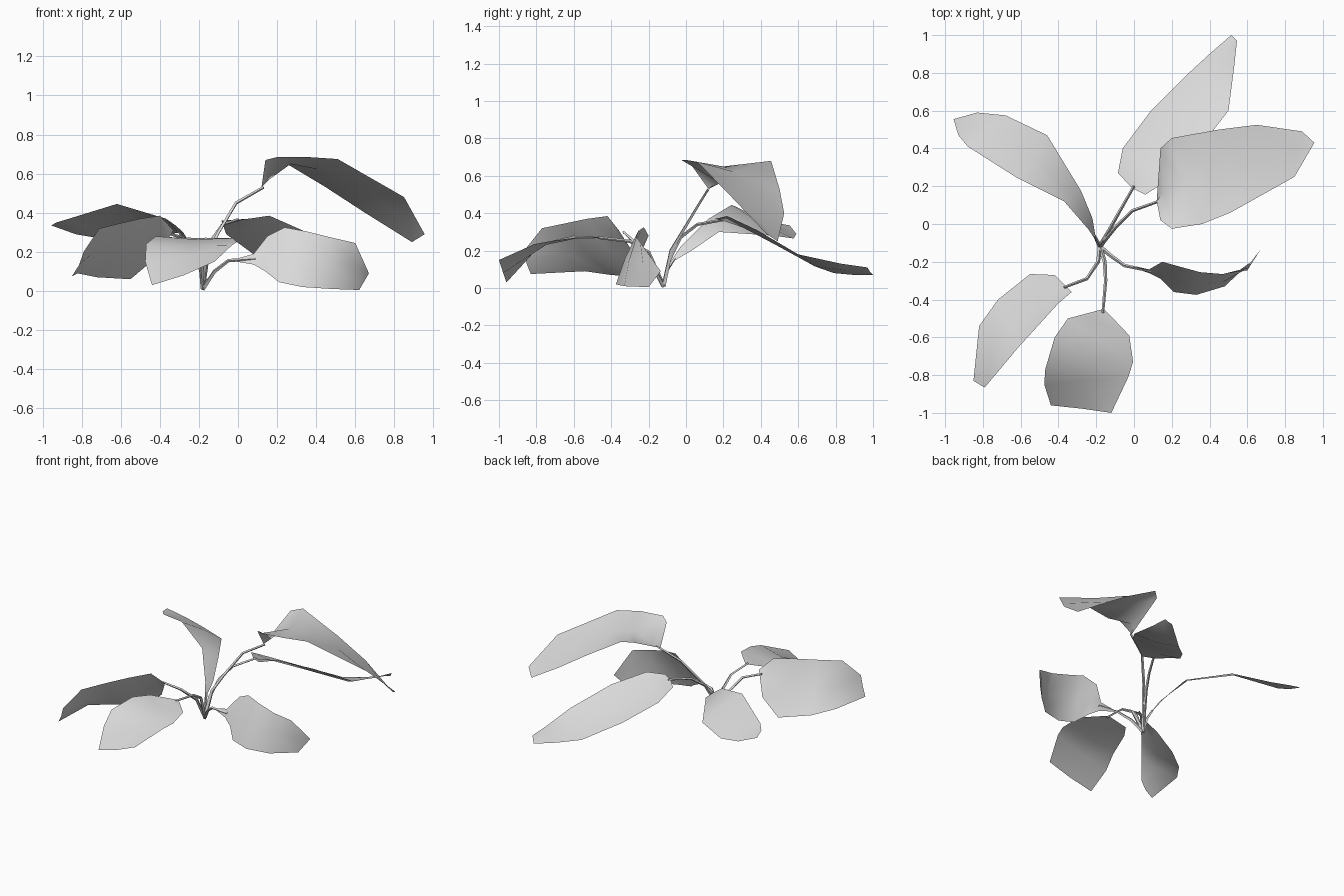
import bpy
import bmesh
from mathutils import Vector

cube = bpy.data.objects.get("Cube")
if cube:
    bpy.data.objects.remove(cube, do_unlink=True)

# One pale neutral colour for the whole plant
pale_grey = bpy.data.materials.new("pale_grey")
pale_grey.use_nodes = True
pale_grey.diffuse_color = (.7, .7, .7, 1)
pale_grey.node_tree.nodes["Principled BSDF"].inputs["Base Color"].default_value = (.7, .7, .7, 1)

CROWN = Vector((-.18, -.12, .01))


def finish(name, bm, smooth_angle):
    """Turn a bmesh into a shaded, coloured object."""
    mesh = bpy.data.meshes.new(name)
    bm.to_mesh(mesh)
    bm.free()
    mesh.materials.append(pale_grey)
    obj = bpy.data.objects.new(name, mesh)
    bpy.context.collection.objects.link(obj)
    bpy.ops.object.select_all(action='DESELECT')
    obj.select_set(True)
    bpy.context.view_layer.objects.active = obj
    bpy.ops.object.shade_smooth_by_angle(angle=smooth_angle)
    return obj


def leaf(name, base, rows, tip=None, bulge=.03):
    """Single-sheet blade: left and right edge points, with an optional midrib
    point; otherwise the midrib rises by a fraction of the blade width."""
    bm = bmesh.new()
    base_vert = bm.verts.new(base)
    axis = (Vector(rows[-1][0]) + Vector(rows[-1][1])) / 2 - Vector(base)
    strips = []
    for left, right, *rib in rows:
        left, right = Vector(left), Vector(right)
        across = right - left
        up = across.cross(axis).normalized()
        middle = rib[0] if rib else (left + right) / 2 + up * bulge * across.length
        strips.append([bm.verts.new(p) for p in (left, middle, right)])

    # Fan at the base, quads along the blade, fan at the tip
    for i in range(2):
        bm.faces.new((base_vert, strips[0][i + 1], strips[0][i]))
        for a, b in zip(strips, strips[1:]):
            bm.faces.new((a[i], a[i + 1], b[i + 1], b[i]))
    if tip:
        tip_vert = bm.verts.new(tip)
        for i in range(2):
            bm.faces.new((strips[-1][i], strips[-1][i + 1], tip_vert))
    bmesh.ops.recalc_face_normals(bm, faces=bm.faces)
    if sum(f.normal.z * f.calc_area() for f in bm.faces) < 0:
        bmesh.ops.reverse_faces(bm, faces=bm.faces)
    return finish(name, bm, 1.0)


def stem(name, points, radius=.012, sides=4):
    """Tapering low-poly stalk from the crown through the given points."""
    path = [CROWN] + [Vector(p) for p in points]
    bm = bmesh.new()
    rings = []
    for i, point in enumerate(path):
        before, after = path[max(i - 1, 0)], path[min(i + 1, len(path) - 1)]
        turn = (after - before).to_track_quat('Z', 'Y').to_matrix().to_4x4()
        turn.translation = point
        size = radius * (1 - .4 * i / (len(path) - 1))
        ring = bmesh.ops.create_circle(bm, segments=sides, radius=size, matrix=turn)
        rings.append(ring["verts"])
    for a, b in zip(rings, rings[1:]):
        for k in range(sides):
            n = (k + 1) % sides
            bm.faces.new((a[k], a[n], b[n], b[k]))
    bm.faces.new(rings[0])
    bm.faces.new(rings[-1])
    bmesh.ops.recalc_face_normals(bm, faces=bm.faces)
    return finish(name, bm, 1.2)


# Tall leaf arching over to the left, folded at its base
stem("tall_stem", [(-.15, -.08, .2), (-.1, -.02, .3), (-.01, .07, .45), (.13, .12, .53)])
leaf("tall_leaf", (.12, .12, .53), [
    ((.14, .4, .67), (.14, .02, .67), (.16, .17, .57)),
    ((.2, .455, .68), (.2, -.025, .685), (.27, .2, .65)),
    ((.45, .5, .53), (.36, 0, .685)),
    ((.65, .525, .4), (.51, .06, .675)),
    ((.89, .49, .25), (.85, .25, .48)),
], tip=(.955, .43, .29))

# Rear leaf sloping down behind, with a slightly sunken midrib
stem("rear_stem", [(-.165, -.09, .15), (-.13, -.03, .27), (-.08, .06, .34), (0, .2, .365)])
leaf("rear_leaf", (-.01, .19, .365), [
    ((-.085, .27, .36), (.06, .155, .37)),
    ((-.06, .4, .29), (.16, .22, .385)),
    ((.09, .6, .18), (.33, .38, .31)),
    ((.28, .79, .08), (.5, .6, .18)),
    ((.4, .9, .07), (.53, .83, .13)),
    ((.515, 1, .07), (.545, .97, .11)),
], bulge=-.05)

# Rear right leaf, tapering almost to the crown
stem("rear_right_stem", [(-.19, -.1, .1), (-.21, -.06, .16)])
leaf("rear_right_leaf", (-.2, -.09, .13), [
    ((-.24, -.03, .22), (-.22, .03, .2)),
    ((-.37, .12, .37), (-.28, .175, .3)),
    ((-.62, .245, .445), (-.46, .47, .28)),
    ((-.88, .41, .365), (-.68, .575, .265)),
    ((-.93, .47, .35), (-.83, .59, .29)),
], tip=(-.955, .555, .335))

# Front right leaf, tilted outward
stem("front_right_stem", [(-.19, -.2, .17), (-.25, -.29, .26), (-.37, -.335, .3)])
leaf("front_right_leaf", (-.33, -.36, .31), [
    ((-.42, -.27, .17), (-.4, -.42, .385)),
    ((-.55, -.265, .06), (-.5, -.53, .37)),
    ((-.72, -.4, .07), (-.61, -.65, .345)),
    ((-.82, -.54, .09), (-.71, -.77, .32)),
    ((-.85, -.83, .075), (-.79, -.865, .2)),
], bulge=.07)

# Front leaf with a drooping end
stem("front_stem", [(-.155, -.2, .19), (-.15, -.3, .25), (-.165, -.47, .27)])
leaf("front_leaf", (-.16, -.45, .27), [
    ((-.35, -.5, .275), (-.12, -.49, .27)),
    ((-.42, -.6, .28), (-.025, -.59, .27)),
    ((-.47, -.77, .24), (-.005, -.73, .25)),
    ((-.475, -.85, .15), (-.03, -.81, .235)),
    ((-.44, -.96, .03), (-.12, -1, .15)),
])

# Low leaf on the left, standing nearly upright
stem("low_stem", [(-.12, -.17, .1), (-.05, -.22, .155), (.09, -.25, .165)])
leaf("low_leaf", (-.04, -.22, .155), [
    ((.08, -.24, .19), (.08, -.26, .135)),
    ((.15, -.2, .28), (.14, -.29, .1)),
    ((.24, -.225, .325), (.21, -.36, .045)),
    ((.35, -.255, .305), (.33, -.375, .02)),
    ((.47, -.265, .275), (.48, -.33, .01)),
    ((.6, -.245, .245), (.62, -.2, .005)),
], tip=(.67, -.135, .09))
